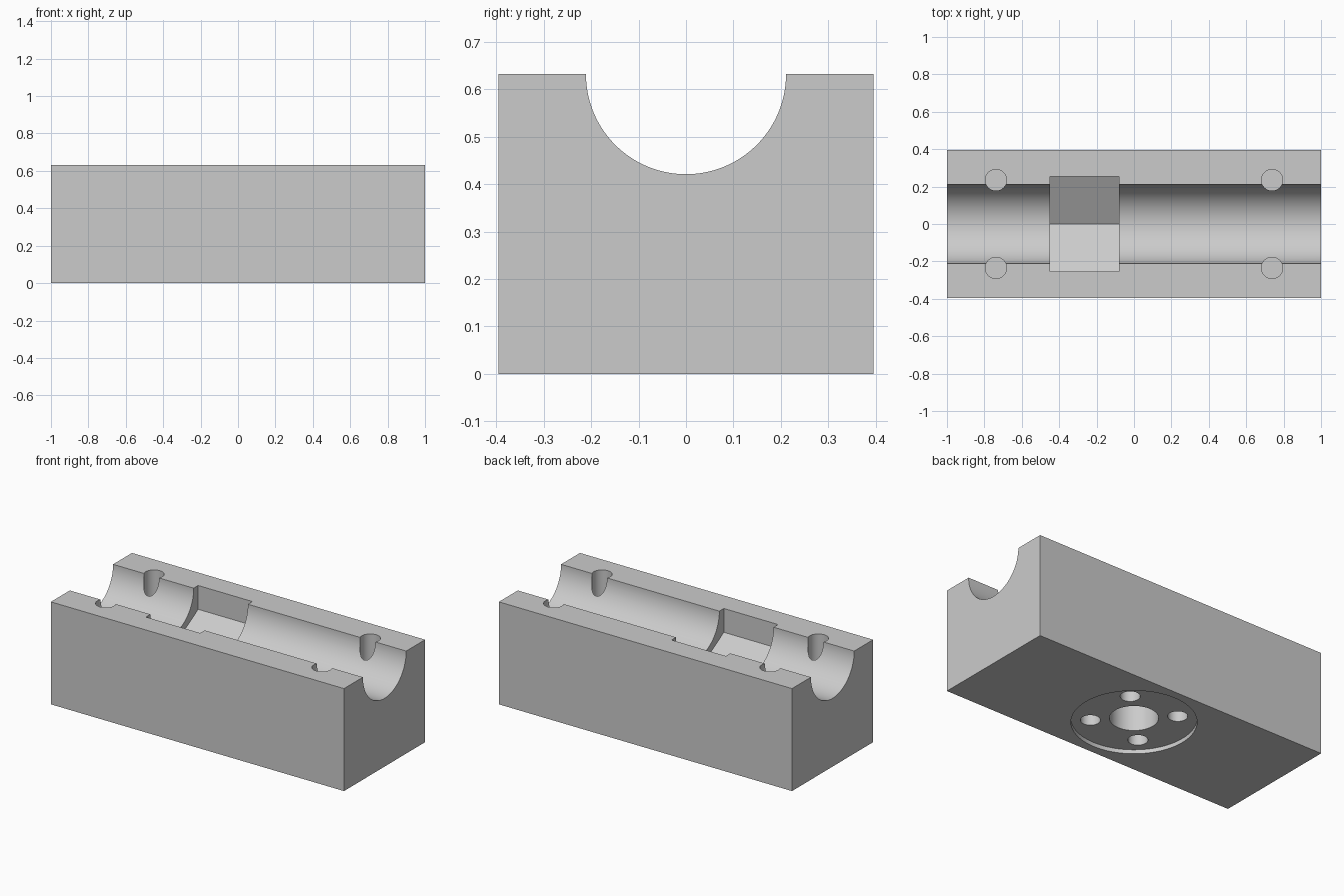
import bpy, bmesh, math
from mathutils import Vector

cube = bpy.data.objects.get("Cube")
if cube:
    bpy.data.objects.remove(cube, do_unlink=True)

LENGTH, DEPTH, HEIGHT = 2.0, 0.79, 0.632

grey = bpy.data.materials.new("plain grey")
grey.use_nodes = True
colour = (0.6, 0.6, 0.6, 1)
grey.diffuse_color = colour
grey.node_tree.nodes["Principled BSDF"].inputs["Base Color"].default_value = colour


def add_object(name, bm):
    bmesh.ops.recalc_face_normals(bm, faces=bm.faces)
    mesh = bpy.data.meshes.new(name)
    bm.to_mesh(mesh)
    bm.free()
    mesh.materials.append(grey)
    obj = bpy.data.objects.new(name, mesh)
    bpy.context.collection.objects.link(obj)
    return obj


def prism(name, start, radius, length, sides, axis="Z"):
    """Regular prism running from start along +X or +Z."""
    bm = bmesh.new()
    ring = []
    for i in range(sides):
        a = math.tau * i / sides
        c, s = radius * math.cos(a), radius * math.sin(a)
        offset = Vector((c, s, 0)) if axis == "Z" else Vector((0, s, c))
        ring.append(bm.verts.new(Vector(start) + offset))
    face = bm.faces.new(ring)
    grown = bmesh.ops.extrude_face_region(bm, geom=[face])["geom"]
    move = Vector((0, 0, length)) if axis == "Z" else Vector((length, 0, 0))
    bmesh.ops.translate(bm, vec=move,
                        verts=[v for v in grown if isinstance(v, bmesh.types.BMVert)])
    return add_object(name, bm)


# Solid block
bm = bmesh.new()
bmesh.ops.create_cube(bm, size=1)
bmesh.ops.scale(bm, vec=(LENGTH, DEPTH, HEIGHT), verts=bm.verts)
bmesh.ops.translate(bm, vec=(0, 0, HEIGHT / 2), verts=bm.verts)
block = add_object("clamp_block", bm)

cutters = []

# Half-round channel along the top, and the hexagonal nut pocket in it
cutters.append(prism("channel_cutter", (-1.1, 0, HEIGHT), 0.211, 2.2, 128, "X"))
cutters.append(prism("nut_pocket_cutter", (-0.45, 0, HEIGHT), 0.294, 0.37, 6, "X"))

# Blind screw holes beside the channel
for x in (-0.738, 0.738):
    for y in (-0.235, 0.235):
        cutters.append(prism("screw_hole_cutter", (x, y, 0.31), 0.057, 0.4, 48))

# Round mounting recess underneath, with a centre bore and four bolt holes
cutters.append(prism("recess_cutter", (0, 0, -0.1), 0.344, 0.125, 96))
cutters.append(prism("centre_bore_cutter", (0, 0, -0.1), 0.134, 0.31, 64))
for x in (-0.169, 0.169):
    for y in (-0.169, 0.169):
        cutters.append(prism("bolt_hole_cutter", (x, y, -0.1), 0.055, 0.31, 48))

# Carve the block
bpy.ops.object.select_all(action="DESELECT")
block.select_set(True)
bpy.context.view_layer.objects.active = block
for cutter in cutters:
    cutter.hide_render = True
    mod = block.modifiers.new("cut", "BOOLEAN")
    mod.operation = "DIFFERENCE"
    mod.solver = "EXACT"
    mod.object = cutter
    bpy.ops.object.modifier_apply(modifier=mod.name)
    bpy.data.objects.remove(cutter, do_unlink=True)

bpy.ops.object.shade_smooth_by_angle(angle=math.radians(25))
